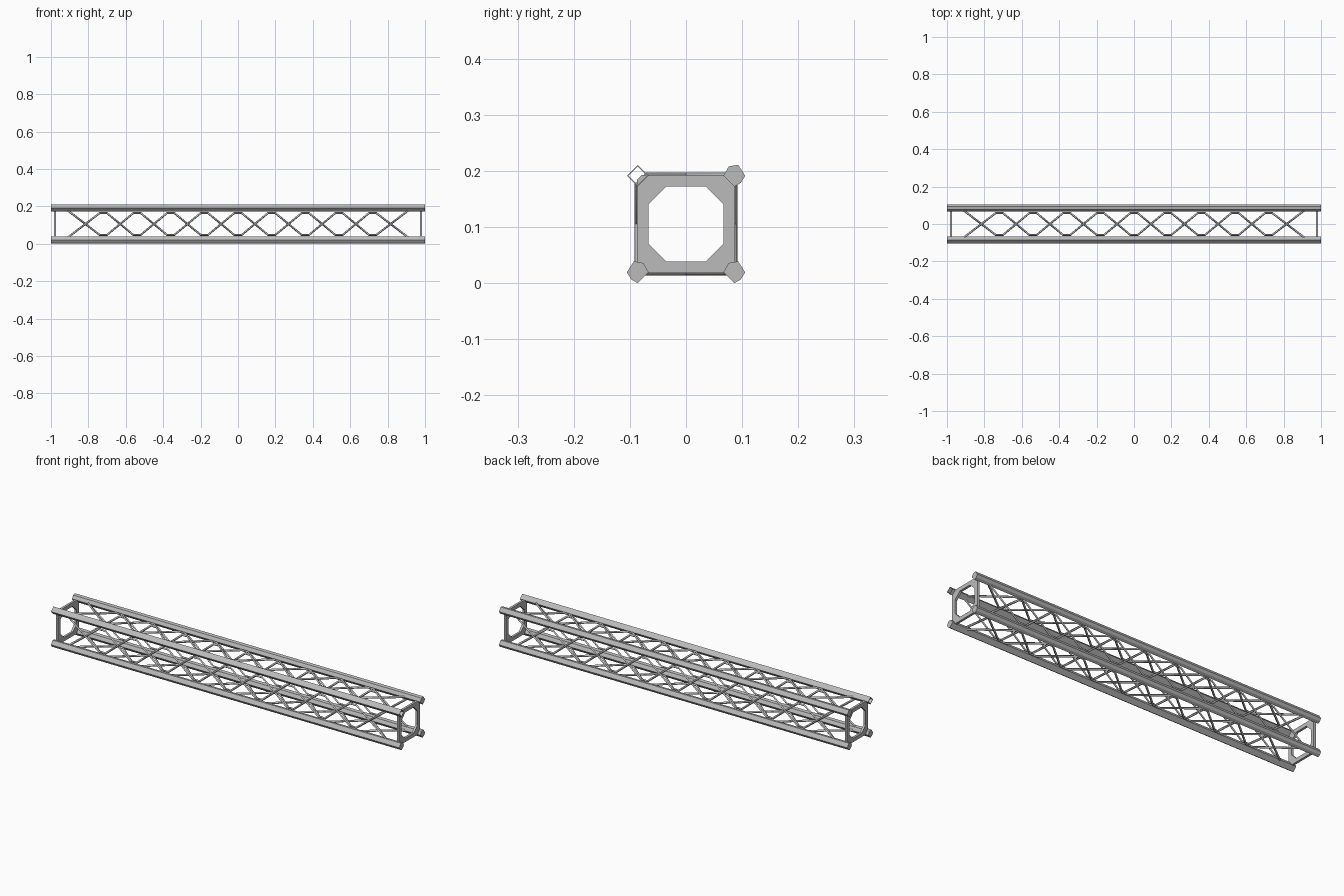
import bpy, bmesh
from mathutils import Vector

if "Cube" in bpy.data.objects:
    bpy.data.objects.remove(bpy.data.objects["Cube"])

steel = bpy.data.materials.new("steel_grey")
steel.use_nodes = True
colour = (0.5, 0.5, 0.5, 1)
steel.diffuse_color = colour
steel.node_tree.nodes["Principled BSDF"].inputs["Base Color"].default_value = colour

MID = 0.1055      # height of the centre line
SPACING = 0.086   # chord distance from the centre line
RADIUS = 0.0195


def extrude_loops(name, outer, inner, x0, x1):
    """Prism along x from a (y, z) outline, with an optional matching hole."""
    bm = bmesh.new()
    n = len(outer)

    def ring(points, x):
        return [bm.verts.new((x, y, z)) for y, z in points]

    a, b = ring(outer, x0), ring(outer, x1)
    if inner:
        c, d = ring(inner, x0), ring(inner, x1)
    for i in range(n):
        j = (i + 1) % n
        bm.faces.new((a[i], a[j], b[j], b[i]))
        if inner:
            bm.faces.new((c[i], c[j], d[j], d[i]))
            bm.faces.new((a[i], a[j], c[j], c[i]))
            bm.faces.new((b[i], b[j], d[j], d[i]))
    if not inner:
        bm.faces.new(a)
        bm.faces.new(b)
    bmesh.ops.recalc_face_normals(bm, faces=bm.faces)
    mesh = bpy.data.meshes.new(name)
    bm.to_mesh(mesh)
    bm.free()
    mesh.materials.append(steel)
    obj = bpy.data.objects.new(name, mesh)
    bpy.context.collection.objects.link(obj)
    return obj


def section(points, y, z, scale=RADIUS):
    return [(y + p * scale, z + q * scale) for p, q in points]


# Four long chords: one open square tube, three capped faceted bars
diamond = [(1, 0), (0, 1), (-1, 0), (0, -1)]
faceted = [(1, 0), (0.35, 1), (-0.5, 0.85), (-1, 0), (0, -1), (0.6, -0.65)]
for side_name, s in (("front", -1), ("back", 1)):
    for level_name, t in (("lower", -1), ("upper", 1)):
        y, z = s * SPACING, MID + t * SPACING
        name = f"{side_name}_{level_name}_chord"
        if (s, t) == (-1, 1):
            extrude_loops(name, section(diamond, y, z),
                          section(diamond, y, z, RADIUS * 0.85), -1, 1)
        else:
            profile = [(p * (1 if s > 0 else -1), q) for p, q in faceted]
            extrude_loops(name, section(profile, y, z), None, -1, 1)


# End frames with an octagonal opening
def octagon(half, cut):
    k = half - cut
    pts = [(half, -k), (half, k), (k, half), (-k, half),
           (-half, k), (-half, -k), (-k, -half), (k, -half)]
    return [(y, z + MID) for y, z in pts]


for name, x in (("left_end_frame", 0.979), ("right_end_frame", -0.979)):
    extrude_loops(name, octagon(0.087, 0.008), octagon(0.067, 0.032),
                  x - 0.006, x + 0.006)


# Lattice: two opposed bent rods on each of the four faces
def zigzag(sign):
    """Points (x, across) of one bent rod with short flats at its bends."""
    pts = [(-0.91, sign * 0.072)]
    for i in range(9):
        sign = -sign
        x = (i - 4) * 0.18
        pts += [(x - 0.02, sign * 0.058), (x + 0.02, sign * 0.058)]
    pts.append((0.91, -sign * 0.072))
    return pts


def rod(name, points):
    curve = bpy.data.curves.new(name, "CURVE")
    curve.dimensions = "3D"
    curve.bevel_depth = 0.0055
    curve.bevel_resolution = 0
    curve.use_fill_caps = True
    spline = curve.splines.new("POLY")
    spline.points.add(len(points) - 1)
    for point, co in zip(spline.points, points):
        point.co = (*co, 1)
    curve.materials.append(steel)
    bpy.context.collection.objects.link(bpy.data.objects.new(name, curve))


faces = {
    "front": lambda x, v: Vector((x, -SPACING, MID + v)),
    "back": lambda x, v: Vector((x, SPACING, MID + v)),
    "top": lambda x, v: Vector((x, v, MID + SPACING)),
    "bottom": lambda x, v: Vector((x, v, MID - SPACING)),
}
for face, place in faces.items():
    for label, sign in (("first", 1), ("second", -1)):
        rod(f"{face}_{label}_lattice_rod", [place(x, v) for x, v in zigzag(sign)])
